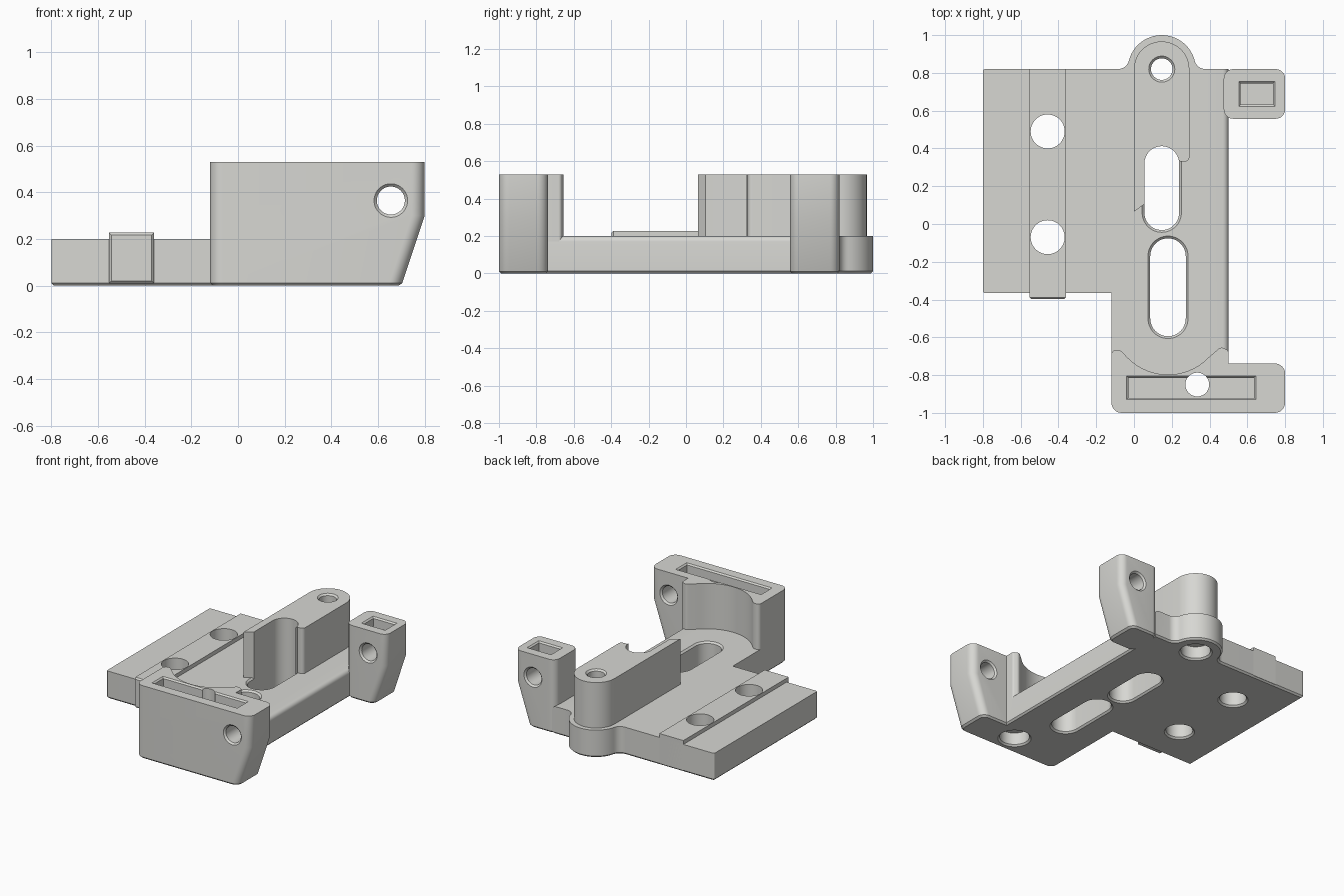
import bpy, bmesh, math

if "Cube" in bpy.data.objects:
    bpy.data.objects.remove(bpy.data.objects["Cube"])

grey = bpy.data.materials.new("warm_grey")
grey.diffuse_color = (0.68, 0.68, 0.65, 1)
grey.use_nodes = True
grey.node_tree.nodes["Principled BSDF"].inputs["Base Color"].default_value = grey.diffuse_color


def arc(cx, cy, r, a0, a1, n=24):
    return [(cx + r * math.cos(math.radians(a0 + (a1 - a0) * i / n)),
             cy + r * math.sin(math.radians(a0 + (a1 - a0) * i / n))) for i in range(n + 1)]


def rounded(corners, n=8):
    """Outline from (x, y) points and (x, y, radius) corners to be rounded."""
    out = []
    for i, c in enumerate(corners):
        if len(c) == 2:
            out.append(c)
            continue
        x, y, r = c
        p, q = corners[i - 1], corners[(i + 1) % len(corners)]
        a = math.atan2(p[1] - y, p[0] - x)
        b = math.atan2(q[1] - y, q[0] - x)
        half = abs((b - a + math.pi) % (2 * math.pi) - math.pi) / 2
        t = r / math.tan(half)
        mid = math.atan2(math.sin(a) + math.sin(b), math.cos(a) + math.cos(b))
        cx, cy = x + r / math.sin(half) * math.cos(mid), y + r / math.sin(half) * math.sin(mid)
        s = math.atan2(y + t * math.sin(a) - cy, x + t * math.cos(a) - cx)
        e = math.atan2(y + t * math.sin(b) - cy, x + t * math.cos(b) - cx)
        d = (e - s + math.pi) % (2 * math.pi) - math.pi
        out += arc(cx, cy, r, math.degrees(s), math.degrees(s + d), n)
    return out


def stadium(cx, y0, y1, r):
    return arc(cx, y1, r, 0, 180) + arc(cx, y0, r, 180, 360)


def loft(name, rings, bevels=(), along_y=False):
    """Closed solid through (outline, height) rings; bevels are (edge test, width, segments)."""
    bm = bmesh.new()
    loops = [[bm.verts.new((x, z, y) if along_y else (x, y, z)) for x, y in pts] for pts, z in rings]
    n = len(loops[0])
    for lo, hi in zip(loops, loops[1:]):
        for i in range(n):
            bm.faces.new((lo[i], lo[(i + 1) % n], hi[(i + 1) % n], hi[i]))
    bm.faces.new(loops[0][::-1])
    bm.faces.new(loops[-1])
    bmesh.ops.remove_doubles(bm, verts=bm.verts, dist=1e-5)
    for test, width, seg in bevels:
        edges = [e for e in bm.edges if test(e.verts[0].co, e.verts[1].co)]
        bmesh.ops.bevel(bm, geom=edges, offset=width, segments=seg, profile=0.5, affect='EDGES')
    bmesh.ops.recalc_face_normals(bm, faces=bm.faces)
    if bm.calc_volume(signed=True) < 0:
        bmesh.ops.reverse_faces(bm, faces=bm.faces)
    me = bpy.data.meshes.new(name)
    bm.to_mesh(me)
    bm.free()
    me.materials.append(grey)
    ob = bpy.data.objects.new(name, me)
    bpy.context.collection.objects.link(ob)
    return ob


def hole(cx, y0, y1, r, z0, z1, c0=0.012, c1=0.012, along_y=False):
    """Cutter from z0 to z1 with countersinks c0 and c1 at its ends."""
    shape = lambda rad: stadium(cx, y0, y1, rad)
    rings = [(shape(r + c0), z0 - 0.02), (shape(r + c0), z0), (shape(r), z0 + max(c0, 0.005)),
             (shape(r), z1 - max(c1, 0.005)), (shape(r + c1), z1), (shape(r + c1), z1 + 0.02)]
    return loft("cutter", rings, along_y=along_y)


def box(x0, x1, y0, y1, r=None):
    pts = [(x0, y0), (x1, y0), (x1, y1), (x0, y1)]
    return rounded([p + (r,) for p in pts]) if r else pts


def extent(ob):
    return [max((v.co[i] for v in ob.data.vertices), default=0)
            - min((v.co[i] for v in ob.data.vertices), default=0) for i in range(3)]


def cut(ob, cutter):
    """Subtract the cutter; holes never change a part's extent, so retry if they do."""
    size = extent(ob)
    for solver in ('EXACT', 'MANIFOLD', 'FLOAT'):
        spare = ob.data.copy()
        m = ob.modifiers.new("cut", 'BOOLEAN')
        m.operation, m.solver, m.object = 'DIFFERENCE', solver, cutter
        try:
            bpy.ops.object.modifier_apply(modifier=m.name)
        except RuntimeError:
            ob.modifiers.clear()
        if max(abs(a - b) for a, b in zip(size, extent(ob))) < 0.02:
            return
        ob.data = spare


def finish(ob, cutters=()):
    bpy.ops.object.select_all(action='DESELECT')
    bpy.context.view_layer.objects.active = ob
    ob.select_set(True)
    for c in cutters:
        c.hide_render = True
        cut(ob, c)
    bpy.ops.object.shade_smooth_by_angle(angle=math.radians(30))


def at(axis, value):
    return lambda a, b: abs(a[axis] - value) < 1e-4 and abs(b[axis] - value) < 1e-4


def top_at_x(x):
    return lambda a, b: at(2, 0.2)(a, b) and at(0, x)(a, b)


def counterbored(cx, cy, r, c1):
    """Through hole with a wide screw-head recess underneath."""
    ring = lambda rad: stadium(cx, cy, cy, rad)
    return loft("cutter", [(ring(0.112), -0.02), (ring(0.112), 0), (ring(0.1), 0.012), (ring(0.1), 0.1),
                           (ring(r), 0.101), (ring(r), 0.518), (ring(r + c1), 0.53), (ring(r + c1), 0.55)])


bottom = (at(2, 0.0), 0.012, 1)

# Cutters: pivot hole, two slots, two screw holes, front bolt hole, cross bores, pockets
pivot = counterbored(0.147, 0.82, 0.057, 0.012)
slot_a = hole(0.147, 0.06, 0.32, 0.092, 0, 0.2)
slot_b = hole(0.18, -0.5, -0.17, 0.094, 0, 0.2)
screws = [hole(-0.457, y, y, 0.09, 0, 0.23, c1=0) for y in (0.49, -0.07)]
bolt = counterbored(0.335, -0.85, 0.063, 0)
bores = [hole(0.655, 0.365, 0.365, 0.06, a, b, along_y=True) for a, b in ((-1, -0.738), (0.557, 0.82))]


def pocket(x0, x1, y0, y1):
    c = 0.01
    big, small = box(x0, x1, y0, y1), box(x0 + c, x1 - c, y0 + c, y1 - c)
    return loft("cutter", [(small, 0.46), (small, 0.52), (big, 0.53), (big, 0.56)])


front_pocket = pocket(-0.04, 0.645, -0.93, -0.804)
rear_pocket = pocket(0.555, 0.747, 0.622, 0.755)

# Base plate with a rounded boss blended into its back edge
plate_line = rounded([(-0.8, 0.82, 0.012), (-0.8, -0.365, 0.012), (-0.12, -0.365),
                      (-0.12, -0.85), (0.5, -0.85), (0.5, 0.82)])
plate_line += arc(0.379, 0.88, 0.06, 270, 194.5, 8) + arc(0.147, 0.82, 0.18, 14.5, 165.5)
plate_line += arc(-0.085, 0.88, 0.06, -14.5, -90, 8)
plate = loft("base_plate", [(plate_line, 0), (plate_line, 0.2)], [(top_at_x(0.5), 0.03, 5), bottom])
finish(plate, [pivot, slot_a, slot_b, bolt] + screws)

# Raised rail carrying the screw holes
rail_line = box(-0.553, -0.36, -0.398, 0.82)
rail = loft("rail", [(rail_line, 0.01), (rail_line, 0.228)],
            [(at(1, -0.398), 0.01, 1)])
finish(rail, screws)

# Upright column wrapped around the rear slot
col = [(0.0, 0.065), (0.055, 0.105)] + arc(0.147, 0.32, 0.092, 180, 0)
col += rounded([(0.239, 0.345), (0.243, 0.33, 0.008), (0.293, 0.33, 0.025), (0.293, 0.5)])[1:-1]
col += arc(0.1465, 0.82, 0.1465, 0, 180)
column = loft("column", [(col, 0.18), (col, 0.53)])
finish(column, [pivot])


def leaning(name, pts, x_fixed):
    """Upright block whose right side leans inward below z = 0.3."""
    low = [(x - 0.1 if x > x_fixed else x, y) for x, y in pts]
    return loft(name, [(low, 0), (pts, 0.3), (pts, 0.53)], [bottom])


# Front block with two horns around a concave hollow
front = rounded([(-0.12, -0.8), (-0.12, -1, 0.055), (0.8, -1, 0.055), (0.8, -0.738, 0.055), (0.5, -0.738),
                 (0.5, -0.67, 0.02), (0.46, -0.65, 0.025), (0.392, -0.709)])
front += arc(0.18, -0.497, 0.3, 315, 225)[1:]
front += rounded([(-0.032, -0.709), (-0.074, -0.667, 0.03), (-0.12, -0.667, 0.025), (-0.12, -0.8)])[1:-1]
front_block = leaning("front_block", front, 0.7)
finish(front_block, [bolt, front_pocket, bores[0]])

# Rear post
rear_post = leaning("rear_post", box(0.475, 0.8, 0.557, 0.82, 0.05), 0.65)
finish(rear_post, [rear_pocket, bores[1]])

# Remove the cutters
for ob in [o for o in bpy.data.objects if o.name.startswith("cutter")]:
    bpy.data.objects.remove(ob)
